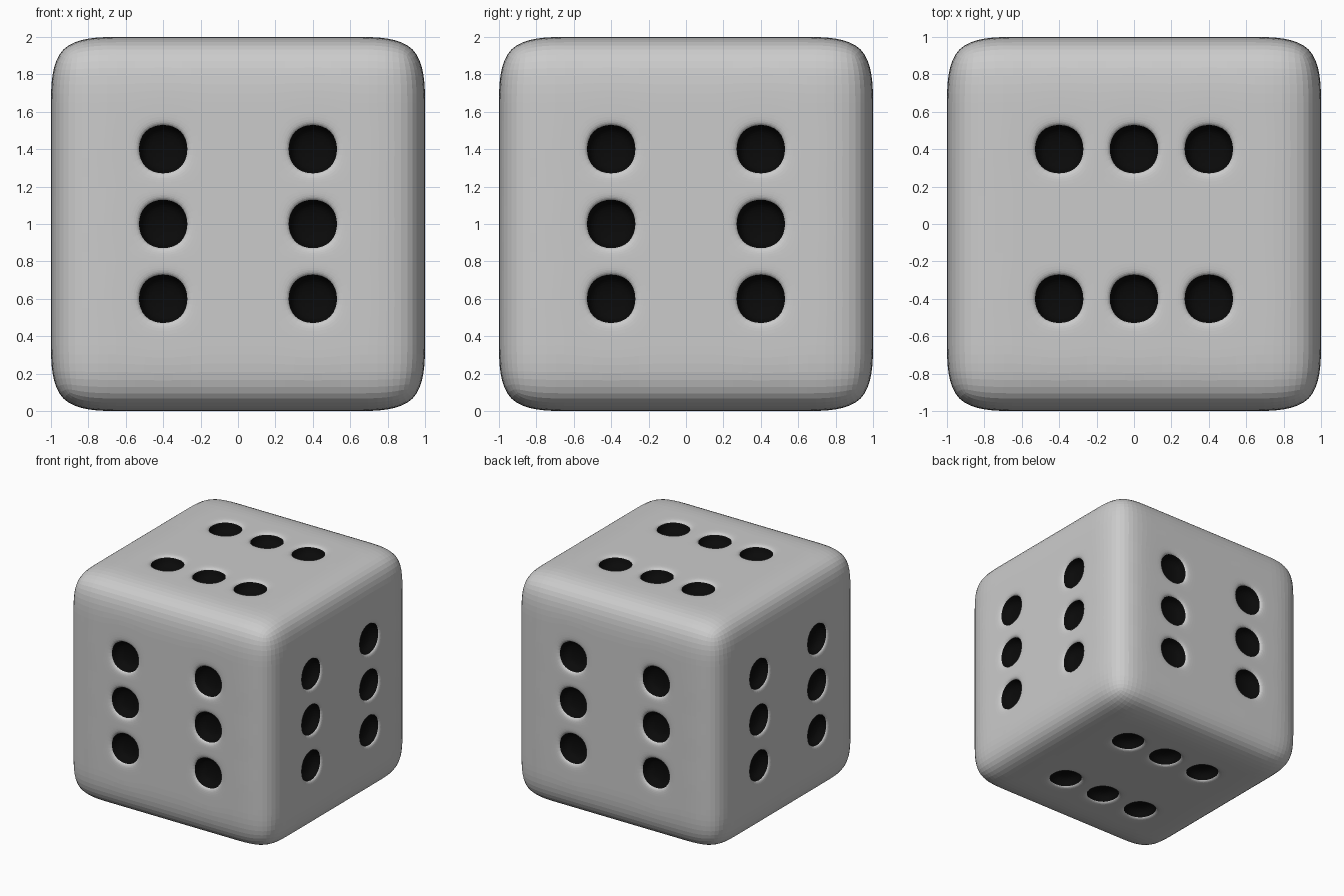
import bpy, bmesh

if "Cube" in bpy.data.objects:
    bpy.data.objects.remove(bpy.data.objects["Cube"])

# body cage: cube with a 5 x 5 grid of cells per side
bm = bmesh.new()
bmesh.ops.create_cube(bm, size=2.0)
bmesh.ops.subdivide_edges(bm, edges=bm.edges[:], cuts=4, use_grid_fill=True)
bm.normal_update()


def is_pip(face):
    """Cells lying in two lines of three on each side."""
    c = face.calc_center_median()
    axis = max(range(3), key=lambda i: abs(face.normal[i]))
    pair = 0 if axis == 1 else 1          # direction that separates the two lines
    line = 3 - axis - pair                # direction the three pips run along
    return abs(abs(c[pair]) - 0.4) < 0.05 and abs(c[line]) < 0.5


# pips: inset each cell, then sink it; floor and walls are black
pips = [f for f in bm.faces if is_pip(f)]
bmesh.ops.inset_individual(bm, faces=pips, thickness=0.1, depth=0.0)
walls = bmesh.ops.inset_individual(bm, faces=pips, thickness=0.0, depth=-0.1)["faces"]
for f in bm.faces:
    f.material_index = 0
    f.smooth = False
for f in pips + list(walls):
    f.material_index = 1

mesh = bpy.data.meshes.new("die")
bm.to_mesh(mesh)
bm.free()

# colours
grey = bpy.data.materials.new("body_grey")
grey.diffuse_color = (0.8, 0.8, 0.8, 1)
grey.use_nodes = True
grey.node_tree.nodes["Principled BSDF"].inputs["Base Color"].default_value = grey.diffuse_color
black = bpy.data.materials.new("pip_black")
black.diffuse_color = (0.003, 0.003, 0.003, 1)
black.use_nodes = True
black.node_tree.nodes["Principled BSDF"].inputs["Base Color"].default_value = black.diffuse_color
mesh.materials.append(grey)
mesh.materials.append(black)

# die: subdivision rounds the edges and pips
die = bpy.data.objects.new("die", mesh)
bpy.context.collection.objects.link(die)
die.location.z = 1.0
sub = die.modifiers.new("rounding", 'SUBSURF')
sub.levels = sub.render_levels = 3
